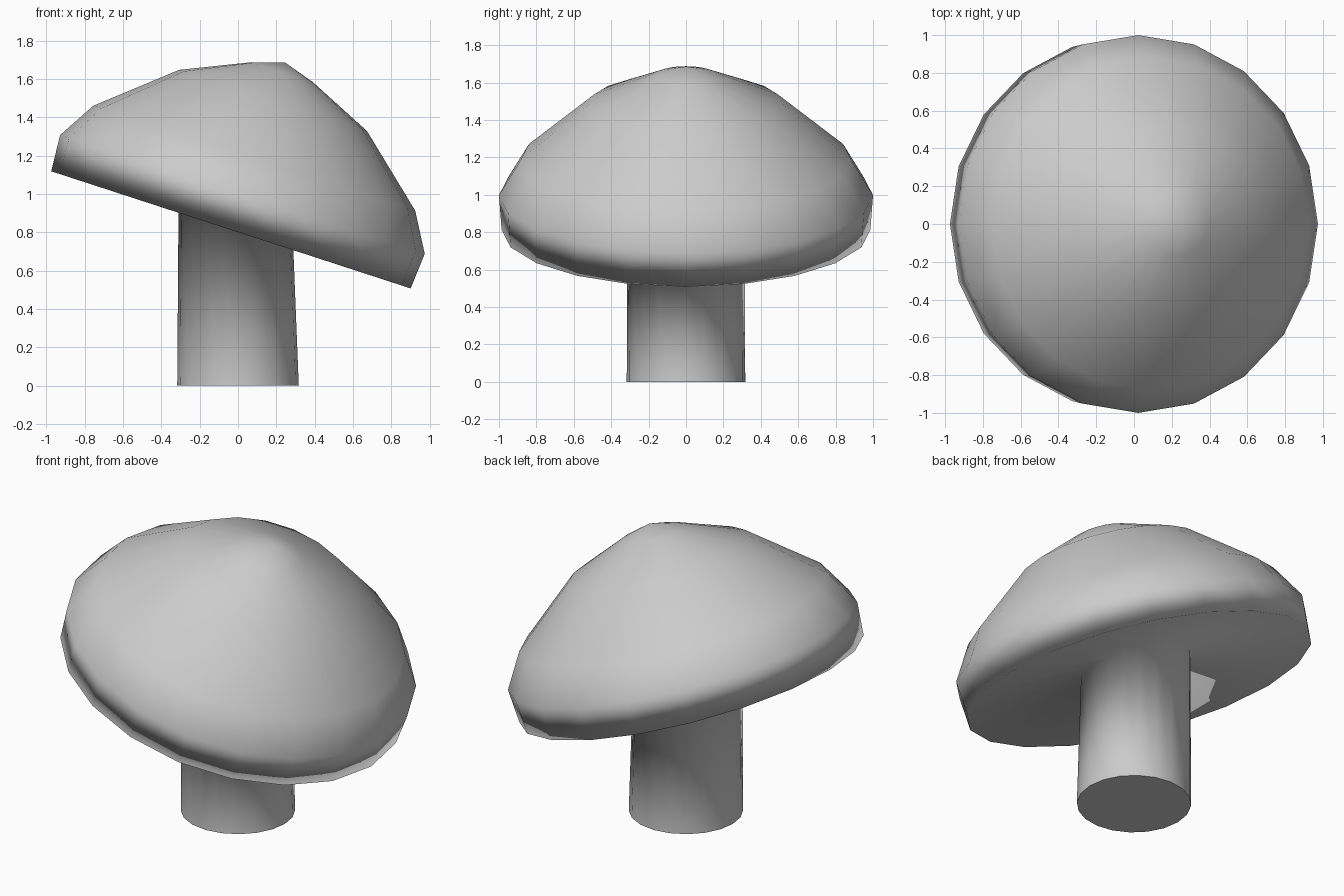
import bpy, bmesh
from math import sin, cos, pi, radians
from mathutils import Matrix, Vector

if "Cube" in bpy.data.objects:
    bpy.data.objects.remove(bpy.data.objects["Cube"])

SIDES = 20
TILT = Matrix.Translation((-0.037, 0, 0.813)) @ Matrix.Rotation(radians(18.05), 4, 'Y')
FLAT = Matrix.Identity(4)

# Sections of the one continuous surface: radius, height, frame
SECTIONS = [
    (0, 0.917, TILT),       # tip of the cap
    (0.17, 0.864, TILT),
    (0.515, 0.71, TILT),
    (0.883, 0.393, TILT),
    (1.0, 0.194, TILT),     # widest ring
    (0.986, 0, TILT),       # rim
    (0.313, 0.08, TILT),    # hollowed underside meets the stem
    (0.317, 0, FLAT),       # foot of the stem
]

bm = bmesh.new()
rings = []
for r, h, frame in SECTIONS:
    count = SIDES if r > 0 else 1
    angles = [2 * pi * i / SIDES for i in range(count)]
    rings.append([bm.verts.new(frame @ Vector((r * cos(a), r * sin(a), h)))
                  for a in angles])

# Skin between neighbouring sections, then close the foot
for a, b in zip(rings, rings[1:]):
    for i in range(SIDES):
        j = (i + 1) % SIDES
        corners = [a[i % len(a)], a[j % len(a)], b[j], b[i]]
        bm.faces.new(list(dict.fromkeys(corners)))
foot = bm.faces.new(rings[-1])
bmesh.ops.recalc_face_normals(bm, faces=bm.faces)

# Smooth everywhere except around the foot
for f in bm.faces:
    f.smooth = True
for e in foot.edges:
    e.smooth = False

mesh = bpy.data.meshes.new("mushroom")
bm.to_mesh(mesh)
bm.free()
mushroom = bpy.data.objects.new("mushroom", mesh)
bpy.context.collection.objects.link(mushroom)

# Large faces lead the shading, so the underside stays even
weighted = mushroom.modifiers.new("weighted_normals", 'WEIGHTED_NORMAL')
weighted.keep_sharp = True
